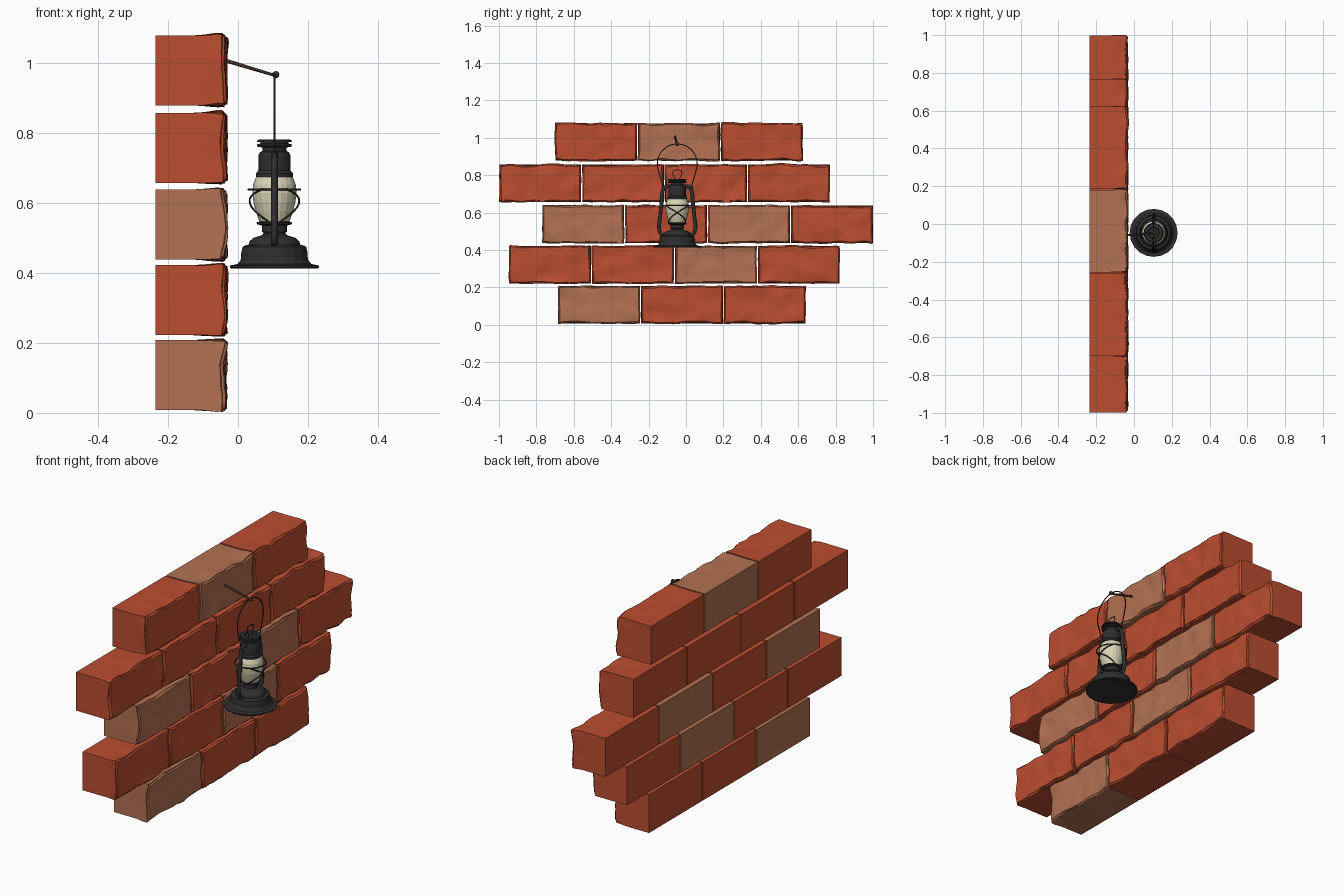
import bpy, bmesh, math
from mathutils import Vector, noise

if "Cube" in bpy.data.objects:
    bpy.data.objects.remove(bpy.data.objects["Cube"])


def material(name, rgb):
    m = bpy.data.materials.new(name)
    m.diffuse_color = (*rgb, 1)
    m.use_nodes = True
    m.node_tree.nodes["Principled BSDF"].inputs["Base Color"].default_value = m.diffuse_color
    return m


RED = material("red_brick", (0.50, 0.075, 0.03))
TAN = material("tan_brick", (0.45, 0.165, 0.085))
IRON = material("dark_iron", (0.028, 0.028, 0.03))
RUST = material("rusty_iron", (0.06, 0.03, 0.02))
GLASS = material("cream_glass", (0.70, 0.66, 0.46))
CX, CY = 0.104, -0.047          # lantern axis


def finish(name, bm, mat, angle=None):
    bmesh.ops.recalc_face_normals(bm, faces=bm.faces)
    me = bpy.data.meshes.new(name)
    bm.to_mesh(me)
    bm.free()
    me.materials.append(mat)
    ob = bpy.data.objects.new(name, me)
    bpy.context.collection.objects.link(ob)
    if angle:
        bpy.ops.object.select_all(action='DESELECT')
        ob.select_set(True)
        bpy.context.view_layer.objects.active = ob
        bpy.ops.object.shade_smooth_by_angle(angle=math.radians(angle))
    return ob


def brick(name, y0, z0, mat, length=0.436, height=0.2):
    """Block with a clean back and a hand-worn, wavy front."""
    x0, x1 = -0.235, -0.036
    bm = bmesh.new()
    bmesh.ops.create_cube(bm, size=1)
    for v in bm.verts:
        v.co = Vector((x0 + (v.co.x + .5) * (x1 - x0), y0 + (v.co.y + .5) * length,
                       z0 + (v.co.z + .5) * height))

    def cut(co, axis):
        bmesh.ops.bisect_plane(bm, geom=bm.verts[:] + bm.edges[:] + bm.faces[:],
                               plane_co=co, plane_no=axis)
    for x in (-.13, -.105, -.08, -.06, x1 - .008):
        cut((x, 0, 0), (1, 0, 0))
    for f in [.018] + [i / 18 for i in range(1, 18)] + [.982]:
        cut((0, y0 + f * length, 0), (0, 1, 0))
    for f in [.04] + [i / 9 for i in range(1, 9)] + [.96]:
        cut((0, 0, z0 + f * height), (0, 0, 1))
    ym, zm = y0 + length / 2, z0 + height / 2
    for v in bm.verts:
        p = v.co.copy()
        w = min(1, max(0, (p.x + .13) / .08))
        n = noise.noise_vector(p * 13 + Vector((3, 7, 1)))
        fine = noise.noise(p * 34)
        ey = abs(p.y - ym) > length / 2 - 1e-4
        ez = abs(p.z - zm) > height / 2 - 1e-4
        v.co += w * Vector((n.x * .011 + fine * .003, n.y * .006, n.z * .010))
        # worn rim around the front face
        if p.x > x1 - 1e-4 and (ey or ez):
            v.co.x -= .006
            v.co.y -= math.copysign(.005, p.y - ym) * ey
            v.co.z -= math.copysign(.005, p.z - zm) * ez
    finish(name, bm, mat, 35)


# Brick courses: bottom height, start, colours
courses = [(.008, -.683, "TRR"), (.222, -.945, "RRTR"), (.438, -.768, "TRTR"),
           (.657, -.998, "RRRR"), (.878, -.699, "RTR")]
for r, (z, y, cols) in enumerate(courses):
    for i, c in enumerate(cols):
        brick(f"brick_{r + 1}_{i + 1}", y + i * .4435, z, TAN if c == "T" else RED)


def lathe(name, prof, mat, n=20, angle=None):
    """Spin (radius, z) points around the lantern axis, capped at both ends."""
    bm = bmesh.new()
    rings = [[bm.verts.new((CX + r * math.cos(2 * math.pi * k / n),
                            CY + r * math.sin(2 * math.pi * k / n), z))
              for k in range(n)] for r, z in prof]
    for a, b in zip(rings, rings[1:]):
        for k in range(n):
            bm.faces.new((a[k], a[(k + 1) % n], b[(k + 1) % n], b[k]))
    bm.faces.new(rings[0])
    bm.faces.new(rings[-1])
    return finish(name, bm, mat, angle)


def tube(name, pts, r, mat, cyclic=False, smooth=False, sides=8):
    """Round bar swept along points given relative to the lantern axis."""
    cu = bpy.data.curves.new(name, 'CURVE')
    cu.dimensions = '3D'
    cu.bevel_depth, cu.bevel_resolution = r, max(0, sides // 2 - 2)
    cu.use_fill_caps = True
    cu.resolution_u = 5
    if smooth:
        sp = cu.splines.new('BEZIER')
        sp.bezier_points.add(len(pts) - 1)
        for b, p in zip(sp.bezier_points, pts):
            b.co = Vector(p) + Vector((CX, CY, 0))
            b.handle_left_type = b.handle_right_type = 'AUTO'
    else:
        sp = cu.splines.new('POLY')
        sp.points.add(len(pts) - 1)
        for b, p in zip(sp.points, pts):
            b.co = (CX + p[0], CY + p[1], p[2], 1)
    sp.use_cyclic_u = cyclic
    cu.materials.append(mat)
    ob = bpy.data.objects.new(name, cu)
    bpy.context.collection.objects.link(ob)
    return ob


# Lantern body
lathe("fuel_tank_base", [(.095, .418), (.124, .413), (.127, .415), (.127, .421), (.106, .425), (.097, .435),
                         (.095, .445), (.095, .456), (.091, .474), (.085, .478), (.074, .480),
                         (.071, .490), (.060, .500), (.040, .506), (.032, .511), (.031, .518)], IRON)
lathe("burner", [(.030, .505), (.030, .515), (.036, .517), (.036, .535), (.050, .539),
                 (.051, .544), (.040, .547)], IRON)
lathe("glass_globe", [(.040, .540), (.045, .552), (.053, .575), (.060, .602), (.063, .628),
                      (.061, .652), (.054, .670), (.046, .678)], GLASS)
lathe("chimney_cap", [(.046, .672), (.053, .674), (.053, .684), (.046, .692), (.046, .735),
                      (.041, .745), (.034, .748), (.034, .758), (.048, .760), (.050, .764),
                      (.048, .768), (.040, .769), (.040, .773), (.050, .774), (.048, .780),
                      (.030, .781), (.026, .772)], IRON)

# Side tubes, mirrored on both sides of the globe
for s, side in ((-1, "left"), (1, "right")):
    tube(f"side_tube_{side}", [(0, s * y, z) for y, z in
                               ((.060, .482), (.084, .485), (.096, .510), (.092, .575), (.083, .660),
                                (.077, .715), (.064, .738), (.036, .740))], .010, IRON, smooth=True)
    tube(f"handle_eye_{side}", [(0, s * .068, .735), (0, s * .084, .735)], .007, IRON)


# Wire guard: ring plus crossing wires on the front and back of the globe
def around(r, deg, z):
    a = math.radians(deg)
    return (r * math.cos(a), r * math.sin(a), z)


tube("guard_ring", [around(.074, k * 15, .638) for k in range(24)], .0028, IRON, True, sides=6)
for face in (0, 180):
    for s in (-1, 1):
        tube(f"guard_wire_{face}_{s}",
             [around(.074, face + s * 62, .640), around(.073, face + s * 30, .622),
              around(.070, face, .600), around(.062, face - s * 35, .572),
              around(.050, face - s * 68, .547)], .0028, IRON, smooth=True, sides=6)

# Carrying handle: large wire loop hanging from the hook
tube("carrying_handle", [(0, .107 * math.sin(math.radians(t)), .861 + .107 * math.cos(math.radians(t)))
                         if abs(t) < 120 else (0, math.copysign(.074, t), .735)
                         for t in (-150, *range(-112, 113, 14), 150)], .003, IRON, sides=6)
# Small lifting loop on the cap
tube("cap_loop", [(0, -.012, .772), (0, -.014, .785), (0, -.027, .812), (0, -.020, .826), (0, 0, .830),
                  (0, .020, .826), (0, .027, .812), (0, .014, .785), (0, .012, .772)],
     .0025, IRON, sides=6)

# Wall hook with an upturned tip
tube("wall_hook", [(-.16, -.012, 1.012), (-.135, -.012, 1.005), (.004, 0, .963), (.008, 0, .974)],
     .0055, RUST)
bm = bmesh.new()
bmesh.ops.create_icosphere(bm, subdivisions=2, radius=.0105)
bmesh.ops.translate(bm, verts=bm.verts, vec=(CX + .004, CY, .966))
finish("hook_tip", bm, RUST, 40)
